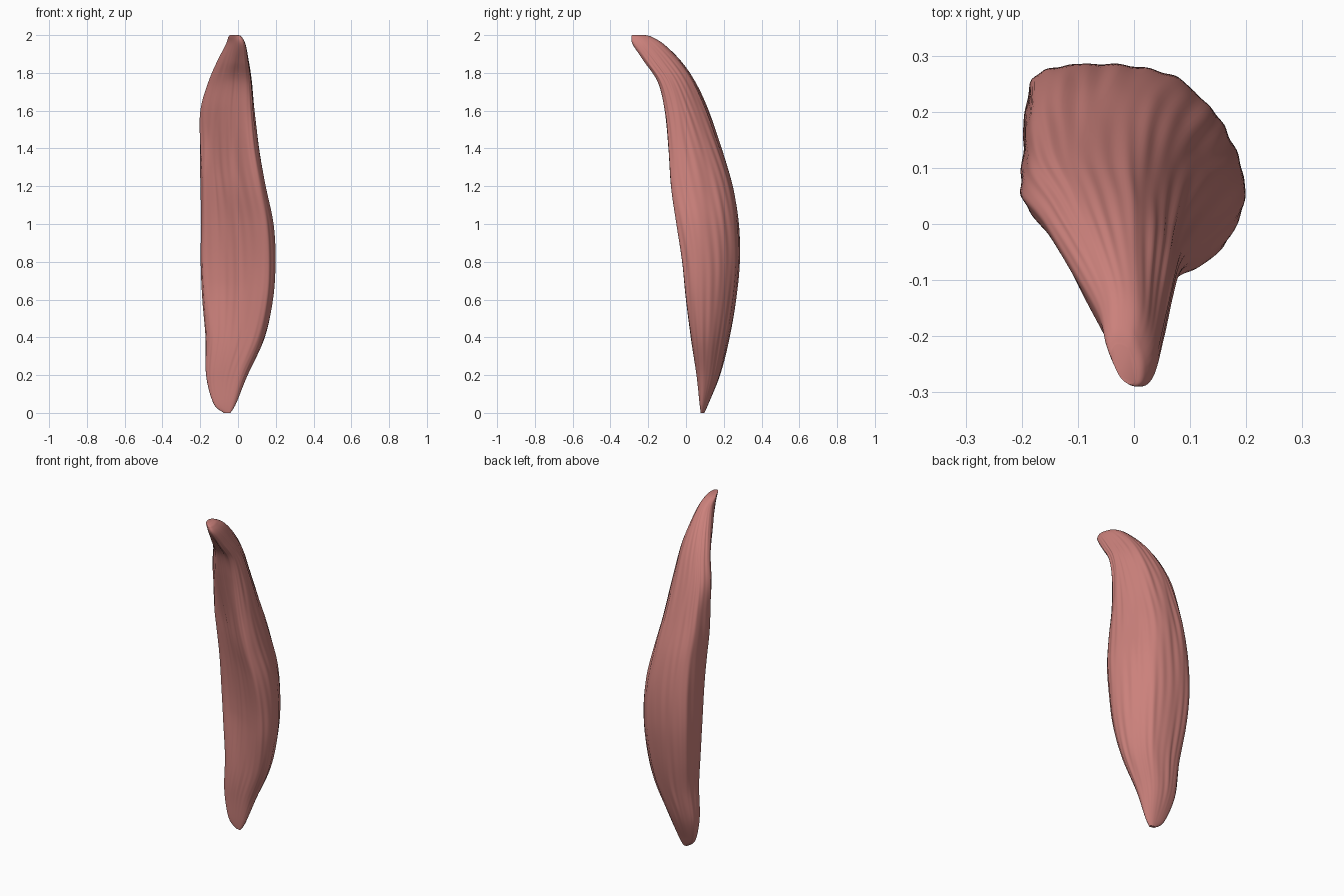
import bpy
import bmesh
import math
from mathutils import Vector

cube = bpy.data.objects.get("Cube")
if cube:
    bpy.data.objects.remove(cube, do_unlink=True)

RINGS = 130
SIDES = 144

# Stations up the belly: height, left and right limits, front and back limits
STATIONS = [
    (0, -.075, -.04, .078, .097),
    (.05, -.13, -.01, .072, .12),
    (.2, -.17, .05, .057, .18),
    (.4, -.17, .14, .027, .23),
    (.6, -.185, .185, 0, .267),
    (.8, -.195, .198, -.02, .287),
    (1, -.195, .187, -.05, .282),
    (1.2, -.195, .147, -.08, .25),
    (1.4, -.2, .111, -.095, .19),
    (1.6, -.2, .086, -.115, .12),
    (1.75, -.16, .072, -.15, .05),
    (1.86, -.113, .056, -.222, -.025),
    (1.95, -.066, .04, -.28, -.115),
    (1.99, -.052, .02, -.288, -.18),
    (2, -.042, .003, -.285, -.215),
]

# Cross-sections in a unit box, for the lower end, hollowed belly and tendon
LOWER = [(1, .27), (.87, 0), (.55, .07), (.25, .18), (.02, .4),
         (.05, .85), (.3, .99), (.66, .93), (.89, .66)]
BODY = [(1, .27), (.88, 0), (.56, .17), (.24, .38), (.015, .44),
        (.04, .9), (.3, .99), (.66, .93), (.89, .66)]
TENDON = [(1, .3), (.94, .04), (.7, 0), (.35, .21), (.02, .71),
          (.13, .94), (.35, 1), (.7, .9), (.92, .58)]


def spline(a, b, c, d, t):
    """Smooth curve between b and c."""
    return b + (c - a) * (t / 2) + (a * 2 - b * 5 + c * 4 - d) * (t * t / 2) \
        + (b * 3 - a - c * 3 + d) * (t ** 3 / 2)


def sample_closed(points, u):
    count = len(points)
    i = math.floor(u)
    corners = [Vector(points[(i + k) % count]) for k in (-1, 0, 1, 2)]
    return spline(*corners, u - i)


def sample_open(rows, u):
    last = len(rows) - 1
    i = min(math.floor(u), last - 1)
    picks = [Vector(rows[max(0, min(last, i + k))]) for k in (-1, 0, 1, 2)]
    return spline(*picks, u - i)


def smoothstep(low, high, value):
    t = max(0, min(1, (value - low) / (high - low)))
    return t * t * (3 - 2 * t)


def surface_point(station, u):
    z, left, right, front, back = station
    p = sample_closed(LOWER, u).lerp(sample_closed(BODY, u), smoothstep(.2, .7, z))
    p = p.lerp(sample_closed(TENDON, u), smoothstep(1.25, 1.75, z))
    x = left + (right - left) * p.x
    y = front + (back - front) * p.y

    # Fine uneven fibre ridges, fading towards both ends
    angle = math.tau * u / len(BODY)
    fade = smoothstep(0, .4, z) * (1 - smoothstep(1.8, 2, z))
    sway = math.sin(z * 2.3)
    relief = math.sin(angle * 23 + sway * 4) * math.sin(angle * 3 + z * 4)
    relief += math.sin(angle * 11 - sway * 3) * math.sin(angle * 2 - z * 3)
    relief *= .0018 * fade

    # Shallow channel down the front of the tendon
    channel = math.exp(-((u - 1.95) / .38) ** 2)
    relief -= .02 * channel * smoothstep(1.1, 1.5, z) * (1 - smoothstep(1.8, 1.97, z))

    middle = Vector(((left + right) / 2, (front + back) / 2))
    outward = (Vector((x, y)) - middle).normalized()
    offset = outward * relief
    return x + offset.x, y + offset.y, z


# Skin the rings into one closed belly
bm = bmesh.new()
rings = []
for r in range(RINGS):
    station = sample_open(STATIONS, (len(STATIONS) - 1) * r / (RINGS - 1))
    rings.append([bm.verts.new(surface_point(station, len(BODY) * s / SIDES))
                  for s in range(SIDES)])
for lower, upper in zip(rings, rings[1:]):
    for s in range(SIDES):
        n = (s + 1) % SIDES
        bm.faces.new((lower[s], lower[n], upper[n], upper[s]))
bm.faces.new(rings[0])
bm.faces.new(rings[-1])
bmesh.ops.recalc_face_normals(bm, faces=bm.faces[:])

mesh = bpy.data.meshes.new("muscle_belly")
bm.to_mesh(mesh)
bm.free()
muscle = bpy.data.objects.new("muscle_belly", mesh)
bpy.context.collection.objects.link(muscle)

# Flesh colour
flesh = bpy.data.materials.new("flesh")
flesh.use_nodes = True
colour = (.6, .22, .2, 1)
flesh.diffuse_color = colour
flesh.node_tree.nodes["Principled BSDF"].inputs["Base Color"].default_value = colour
mesh.materials.append(flesh)

# Soft shading
bpy.context.view_layer.objects.active = muscle
muscle.select_set(True)
bpy.ops.object.shade_smooth_by_angle(angle=math.radians(50))
